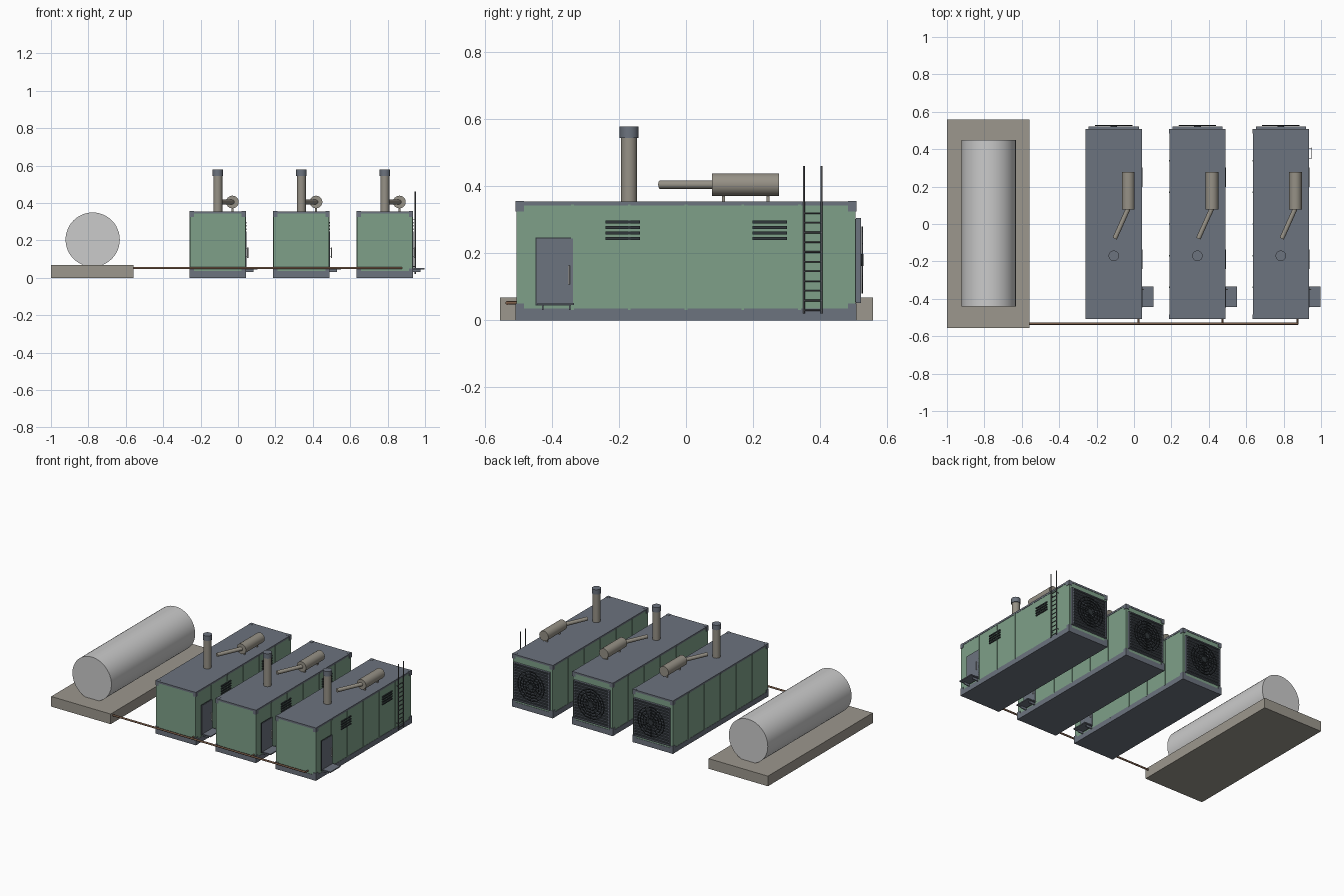
import bpy
import bmesh
from math import cos, sin, pi
from mathutils import Matrix, Vector

default_cube = bpy.data.objects.get("Cube")
if default_cube:
    bpy.data.objects.remove(default_cube)


def material(name, *rgb):
    """Flat material from display colour values."""
    linear = [((c / 255 + 0.055) / 1.055) ** 2.4 for c in rgb] + [1]
    mat = bpy.data.materials.new(name)
    mat.use_nodes = True
    mat.diffuse_color = linear
    mat.node_tree.nodes["Principled BSDF"].inputs["Base Color"].default_value = linear
    return mat


GREEN = material("wall green", 126, 160, 137)
SLATE = material("slate frame", 108, 115, 126)
DARK = material("vent dark", 48, 54, 58)
STONE = material("concrete", 156, 151, 141)
STEEL = material("exhaust steel", 150, 145, 134)
WHITE = material("tank grey", 203, 203, 203)
BROWN = material("fuel pipe brown", 124, 94, 74)
IRON = material("ladder iron", 96, 98, 102)


class Part:
    """Collects simple solids into one named object."""

    def __init__(self, name, mat):
        self.name, self.mat, self.bm = name, mat, bmesh.new()

    def box(self, x, y, z):
        size = [b - a for a, b in (x, y, z)]
        mid = [(a + b) / 2 for a, b in (x, y, z)]
        matrix = Matrix.Translation(mid) @ Matrix.Diagonal((*size, 1))
        bmesh.ops.create_cube(self.bm, size=1, matrix=matrix)
        return self

    def rod(self, start, end, radius, sides=12):
        a, b = Vector(start), Vector(end)
        turn = (b - a).to_track_quat("Z", "Y").to_matrix().to_4x4()
        made = bmesh.ops.create_cone(
            self.bm, cap_ends=True, segments=sides, radius1=radius, radius2=radius,
            depth=(b - a).length, matrix=Matrix.Translation((a + b) / 2) @ turn)
        for face in {f for v in made["verts"] for f in v.link_faces}:
            face.smooth = len(face.verts) == 4
        return self

    def ring(self, centre, radius, wire, steps=32):
        """Square-section hoop facing the back."""
        loops = []
        for i in range(steps):
            a = 2 * pi * i / steps
            loops.append([self.bm.verts.new((
                centre[0] + (radius + r) * cos(a), centre[1] + d,
                centre[2] + (radius + r) * sin(a)))
                for r, d in ((-wire, -wire), (wire, -wire), (wire, wire), (-wire, wire))])
        for i, loop in enumerate(loops):
            after = loops[(i + 1) % steps]
            for j in range(4):
                k = (j + 1) % 4
                self.bm.faces.new((loop[j], loop[k], after[k], after[j]))
        return self

    def done(self):
        bmesh.ops.recalc_face_normals(self.bm, faces=self.bm.faces)
        mesh = bpy.data.meshes.new(self.name)
        self.bm.to_mesh(mesh)
        self.bm.free()
        mesh.materials.append(self.mat)
        obj = bpy.data.objects.new(self.name, mesh)
        bpy.context.collection.objects.link(obj)
        return obj


W, L, TOP = 0.15, 0.508, 0.355      # container half width, half length, height
unit = []

# Walls with thin panel ribs
walls = Part("container_walls", GREEN)
walls.box((-W + .002, W - .002), (-L + .002, L - .002), (.03, .345))
for i in range(1, 6):
    y = -L + i * L / 3
    for side in (-1, 1):
        x = side * (W - .002)
        walls.box((x - .003, x + .003), (y - .004, y + .004), (.03, .345))
unit.append(walls.done())

# Skid, roof and corner fittings
frame = Part("container_frame", SLATE)
frame.box((-W, W), (-L, L), (0, .035)).box((-W, W), (-L, L), (.343, TOP))
for sx in (-1, 1):
    for sy in (-1, 1):
        xs = sorted((sx * (W + .001), sx * (W - .022)))
        ys = sorted((sy * (L + .001), sy * (L - .024)))
        frame.box(xs, ys, (0, .05)).box(xs, ys, (.325, TOP + .001))
unit.append(frame.done())

# Side door, frame, handle and step
unit.append(Part("door_surround", DARK).box((W - .01, W + .001), (-.45, -.335), (.044, .247)).done())
unit.append(Part("door", SLATE).box((W - .01, W + .004), (-.447, -.338), (.047, .244)).done())
handle = Part("door_handle", WHITE).rod((W + .01, -.35, .107), (W + .01, -.35, .163), .003)
for z in (.112, .158):
    handle.rod((W, -.35, z), (W + .01, -.35, z), .002)
unit.append(handle.done())
step = Part("door_step", SLATE).box((W, W + .063), (-.443, -.335), (.045, .052))
for y in (-.43, -.35):
    step.box((W, W + .04), (y, y + .005), (.03, .045))
unit.append(step.done())

# Louvred side vents
vents = Part("side_vents", DARK)
for y in (-.24, .198):
    for i in range(4):
        z = .24 + i * .0165
        vents.box((W - .01, W + .004), (y, y + .103), (z, z + .008))
unit.append(vents.done())

# Radiator grille on the back
unit.append(Part("radiator_core", DARK).box((-.13, .13), (L - .01, L + .004), (.055, .302)).done())
slats = Part("radiator_slats", SLATE)
for side in (-1, 1):
    slats.box(sorted((side * .126, side * .134)), (L, L + .014), (.052, .305))
for z in (.052, .299):
    slats.box((-.13, .13), (L, L + .014), (z, z + .006))
for i in range(1, 13):
    z = .054 + i * .019
    slats.box((-.128, .128), (L, L + .011), (z - .003, z + .003))
unit.append(slats.done())
guard = Part("fan_guard", DARK)
hub = (0, L + .018, .18)
for i in range(1, 6):
    guard.ring(hub, i * .0195, .002)
for i in range(12):
    a = i * pi / 6
    guard.rod(hub, (.1 * cos(a), hub[1], hub[2] + .1 * sin(a)), .0018, 6)
guard.rod((0, L, .18), (0, L + .022, .18), .018, 20)
unit.append(guard.done())

# Roof exhaust: stack, cap, silencer and tail pipe
unit.append(Part("exhaust_stack", STEEL).rod((0, -.17, .35), (0, -.17, .56), .024, 24).done())
unit.append(Part("stack_cap", SLATE).rod((0, -.17, .545), (0, -.17, .578), .028, 24).done())
silencer = Part("silencer", STEEL).rod((.078, .078, .405), (.078, .278, .405), .034, 24)
silencer.rod((.078, .085, .405), (.005, -.078, .405), .0125, 16)
for y in (.112, .245):
    silencer.box((.072, .084), (y - .004, y + .004), (.35, .38))
unit.append(silencer.done())

# Three identical containers in a row
for n, x in enumerate((-.108, .339, .785)):
    for source in unit:
        obj = source
        if n:
            obj = source.copy()
            bpy.context.collection.objects.link(obj)
        obj.location.x = x

# Ladder on the outermost container
ladder = Part("access_ladder", IRON)
x = .948
for y in (.352, .405):
    ladder.rod((x, y, .02), (x, y, .46), .0032, 8)
    for z in (.06, .31):
        ladder.rod((.93, y, z), (x, y, z), .002, 6)
for i in range(11):
    z = .03 + i * .029
    ladder.rod((x, .352, z), (x, .405, z), .0024, 6)
ladder.done()

# Fuel tank on its slab
Part("tank_slab", STONE).box((-1, -.558), (-.556, .558), (0, .068)).done()
Part("fuel_tank", WHITE).rod((-.777, -.442, .204), (-.777, .448, .204), .145, 48).done()

# Fuel line with a branch to each container
line = Part("fuel_line", BROWN).rod((-.57, -.533, .052), (.878, -.533, .052), .006)
for x in (.025, .474, .875):
    line.rod((x, -.536, .052), (x, -.5, .052), .005)
line.done()
